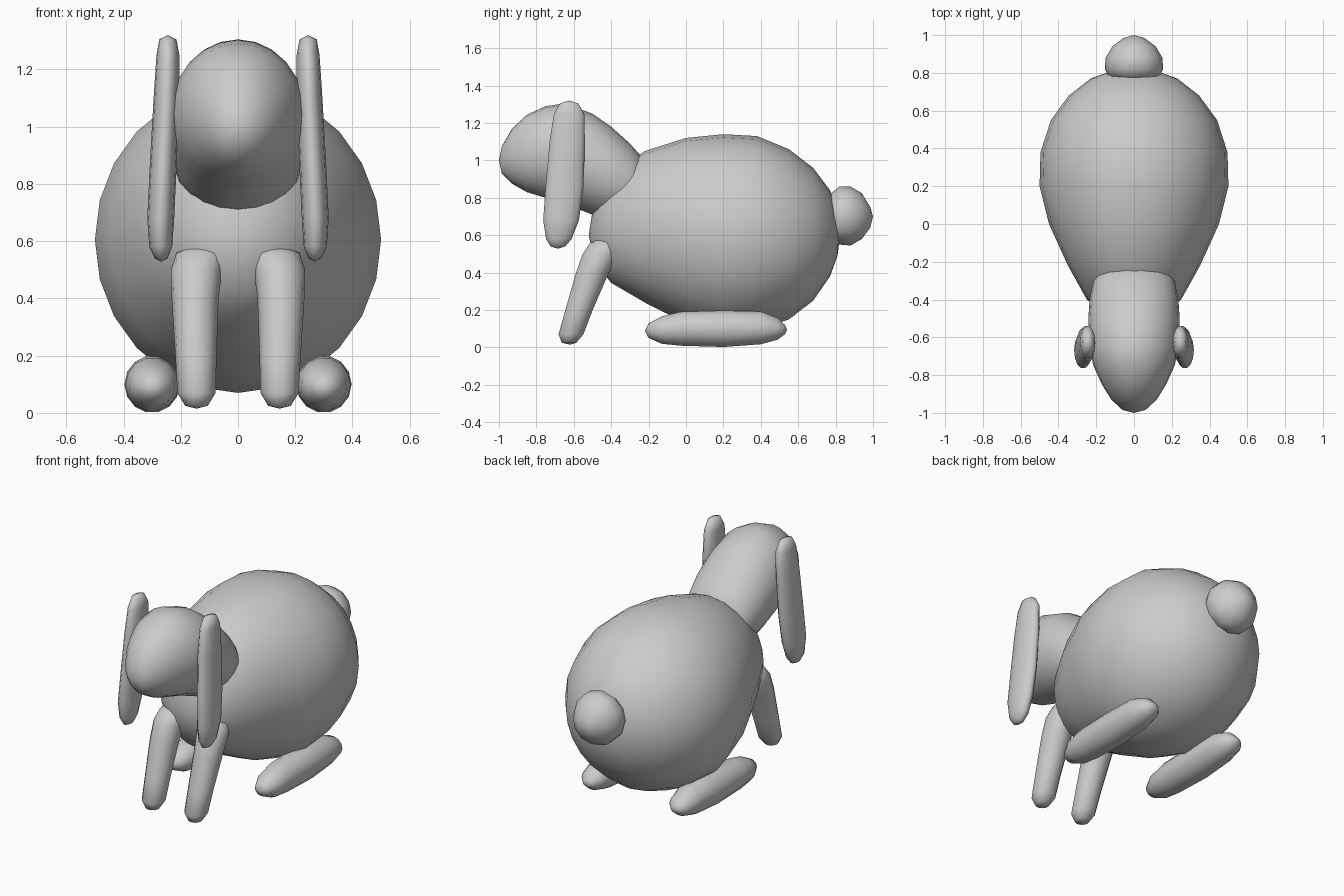
import bpy, bmesh
from math import sin, cos, tau


def loft(name, axis, rings, sides=20, mirror=False):
    """Skin elliptical rings (x, y, z, radius_a, radius_b) stacked along an axis.
    The first and last rings are single pole points."""
    bm = bmesh.new()
    loops = []
    for i, (x, y, z, ra, rb) in enumerate(rings):
        if i in (0, len(rings) - 1):
            loops.append([bm.verts.new((x, y, z))] * sides)
            continue
        loop = []
        for k in range(sides):
            a, b = ra * cos(tau * k / sides), rb * sin(tau * k / sides)
            p = (x + a, y, z + b) if axis == 'Y' else (x + a, y + b, z)
            loop.append(bm.verts.new(p))
        loops.append(loop)
    for lo, hi in zip(loops, loops[1:]):
        for k in range(sides):
            n = (k + 1) % sides
            bm.faces.new(dict.fromkeys((lo[k], lo[n], hi[n], hi[k])))
    bmesh.ops.recalc_face_normals(bm, faces=bm.faces)
    for f in bm.faces:
        f.smooth = True
    me = bpy.data.meshes.new(name)
    bm.to_mesh(me)
    bm.free()
    ob = bpy.data.objects.new(name, me)
    bpy.context.collection.objects.link(ob)
    if mirror:
        ob.modifiers.new("mirror", 'MIRROR')
    return ob


def outline(profile):
    """Turn (y, top, bottom, half_width) rows into centred rings."""
    return [(0, y, (t + b) / 2, w, (t - b) / 2) for y, t, b, w in profile]


# egg-shaped body
loft("body", 'Y', outline([
    (-0.52, 0.60, 0.60, 0), (-0.50, 0.73, 0.50, 0.10), (-0.46, 0.84, 0.42, 0.18),
    (-0.40, 0.93, 0.345, 0.25), (-0.22, 1.05, 0.24, 0.35), (0.0, 1.12, 0.13, 0.45),
    (0.20, 1.14, 0.07, 0.50), (0.38, 1.13, 0.09, 0.495), (0.55, 1.06, 0.15, 0.44),
    (0.68, 0.96, 0.25, 0.345), (0.77, 0.84, 0.38, 0.23), (0.81, 0.73, 0.49, 0.12),
    (0.825, 0.61, 0.61, 0)]), sides=24)

# head and neck
loft("head", 'Y', outline([
    (-1.0, 1.0, 1.0, 0), (-0.985, 1.075, 0.93, 0.06), (-0.93, 1.17, 0.875, 0.12),
    (-0.85, 1.245, 0.83, 0.17), (-0.75, 1.29, 0.80, 0.215), (-0.65, 1.305, 0.77, 0.237),
    (-0.50, 1.25, 0.71, 0.242), (-0.40, 1.18, 0.68, 0.235), (-0.30, 1.09, 0.68, 0.215),
    (-0.22, 1.0, 0.70, 0.17), (-0.18, 0.85, 0.85, 0)]), sides=24)

# tail
loft("tail", 'Y', outline([
    (0.74, 0.70, 0.70, 0), (0.77, 0.82, 0.58, 0.13), (0.82, 0.86, 0.55, 0.155),
    (0.88, 0.86, 0.545, 0.15), (0.94, 0.825, 0.58, 0.115), (0.985, 0.75, 0.64, 0.055),
    (1.0, 0.70, 0.70, 0)]), sides=12)

# hanging ears
loft("ears", 'Z', [
    (0.245, -0.625, 1.32, 0, 0), (0.245, -0.625, 1.305, 0.03, 0.05),
    (0.245, -0.625, 1.25, 0.04, 0.083), (0.25, -0.635, 1.10, 0.045, 0.097),
    (0.262, -0.65, 0.85, 0.047, 0.104), (0.27, -0.668, 0.68, 0.047, 0.098),
    (0.27, -0.68, 0.58, 0.04, 0.07), (0.268, -0.685, 0.54, 0.022, 0.04),
    (0.268, -0.685, 0.528, 0, 0)], sides=14, mirror=True)

# front legs with rounded shoulders
loft("front_legs", 'Z', [
    (0.145, -0.62, 0.015, 0, 0), (0.145, -0.625, 0.025, 0.04, 0.04),
    (0.145, -0.615, 0.07, 0.067, 0.068), (0.147, -0.572, 0.20, 0.072, 0.075),
    (0.15, -0.50, 0.40, 0.082, 0.09), (0.145, -0.455, 0.50, 0.09, 0.10),
    (0.13, -0.425, 0.56, 0.085, 0.09), (0.12, -0.40, 0.60, 0, 0)],
    sides=14, mirror=True)

# long hind feet
loft("hind_feet", 'Y', [
    (0.30, -0.22, 0.09, 0, 0), (0.30, -0.20, 0.09, 0.045, 0.04),
    (0.30, -0.13, 0.093, 0.08, 0.075), (0.30, -0.03, 0.10, 0.093, 0.093),
    (0.30, 0.20, 0.10, 0.097, 0.10), (0.30, 0.40, 0.105, 0.09, 0.09),
    (0.30, 0.49, 0.10, 0.07, 0.06), (0.30, 0.53, 0.095, 0.035, 0.025),
    (0.30, 0.54, 0.095, 0, 0)], sides=14, mirror=True)
